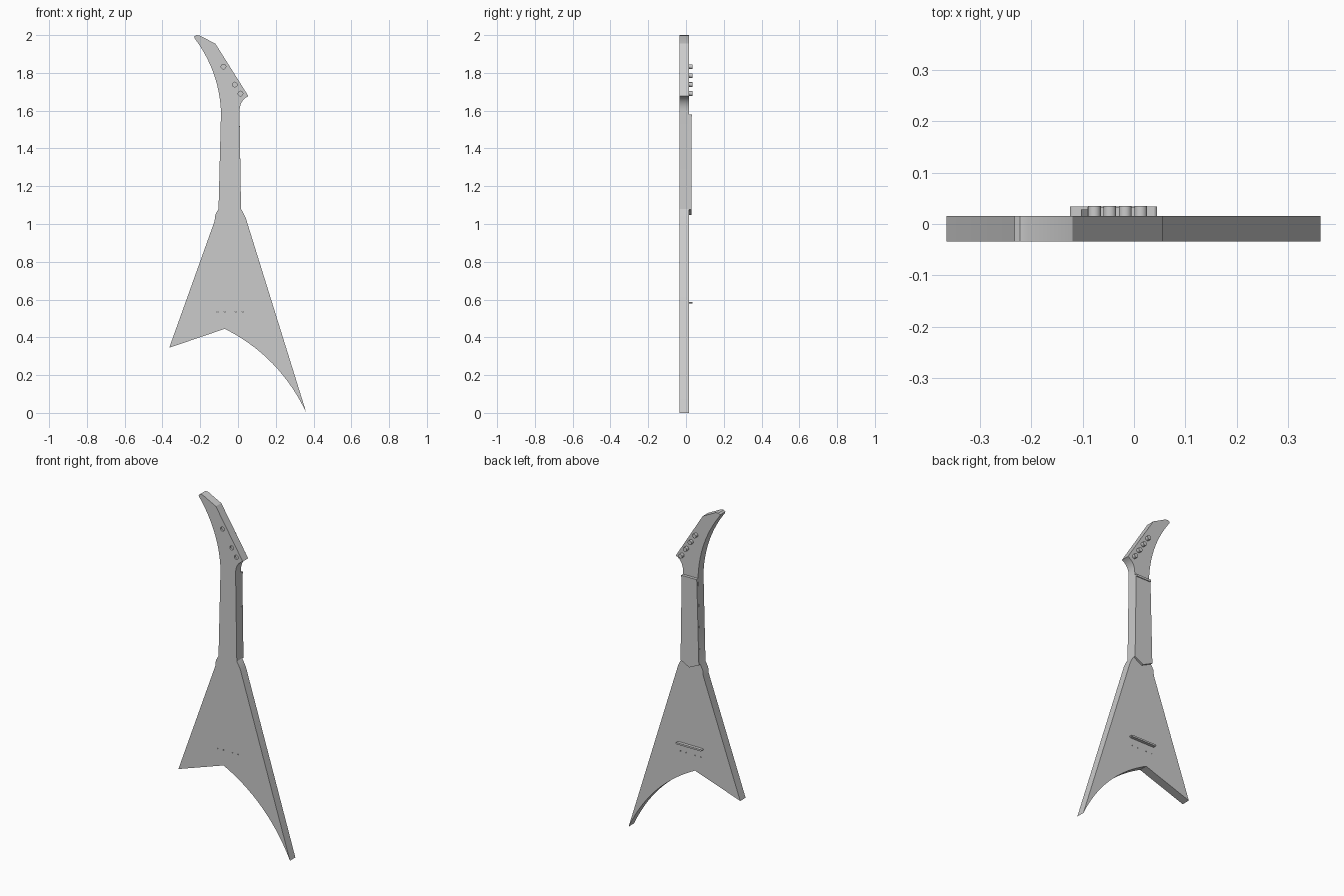
import bpy, bmesh
from mathutils import Vector, Matrix
from math import pi, radians

cube = bpy.data.objects.get("Cube")
if cube:
    bpy.data.objects.remove(cube)

grey = bpy.data.materials.new("plain_grey")
grey.use_nodes = True
grey.diffuse_color = (0.6, 0.6, 0.6, 1)
grey.node_tree.nodes["Principled BSDF"].inputs["Base Color"].default_value = (0.6, 0.6, 0.6, 1)

FRONT, BACK = -0.034, 0.016   # faces of the main slab


def finish(bm, name):
    bmesh.ops.recalc_face_normals(bm, faces=bm.faces)
    mesh = bpy.data.meshes.new(name)
    bm.to_mesh(mesh)
    bm.free()
    mesh.materials.append(grey)
    obj = bpy.data.objects.new(name, mesh)
    bpy.context.collection.objects.link(obj)
    return obj


def slab(name, outline, y0, y1):
    """Extrude an x-z outline from y0 to y1."""
    bm = bmesh.new()
    face = bm.faces.new([bm.verts.new((x, y0, z)) for x, z in outline])
    ext = bmesh.ops.extrude_face_region(bm, geom=[face])
    moved = [v for v in ext["geom"] if isinstance(v, bmesh.types.BMVert)]
    bmesh.ops.translate(bm, verts=moved, vec=(0, y1 - y0, 0))
    return finish(bm, name)


def rods(name, points, radius, y0, y1, sides=20):
    """Cylinders along y, one at each x-z point."""
    bm = bmesh.new()
    for x, z in points:
        place = Matrix.Translation((x, (y0 + y1) / 2, z)) @ Matrix.Rotation(pi / 2, 4, "X")
        bmesh.ops.create_cone(bm, cap_ends=True, segments=sides, radius1=radius,
                              radius2=radius, depth=y1 - y0, matrix=place)
    return finish(bm, name)


def curve(a, ctrl, b, steps=14):
    """Points after a, up to and including b, on a quadratic curve."""
    a, c, b = Vector(a), Vector(ctrl), Vector(b)
    return [tuple(a * (1 - t) ** 2 + c * 2 * t * (1 - t) + b * t * t)
            for t in (i / steps for i in range(1, steps + 1))]


def smooth(obj):
    bpy.ops.object.select_all(action="DESELECT")
    obj.select_set(True)
    bpy.context.view_layer.objects.active = obj
    bpy.ops.object.shade_smooth_by_angle(angle=radians(30))


# Body, neck and head as one continuous outline
outline = [(-0.204, 1.998), (-0.12, 1.955), (0.055, 1.677)]
outline += curve((0.055, 1.677), (0.008, 1.655), (0.008, 1.595), 8)
outline += [(0.016, 1.08), (0.025, 1.065), (0.04, 1.035), (0.362, 0.0)]
outline += curve((0.362, 0.0), (0.22, 0.3), (-0.07, 0.445))
outline += [(-0.364, 0.345), (-0.124, 1.015), (-0.12, 1.05), (-0.103, 1.08), (-0.09, 1.595)]
outline += curve((-0.09, 1.595), (-0.1, 1.81), (-0.231, 1.985))
outline += [(-0.232, 1.992), (-0.222, 2.0)]
body = slab("body_neck_and_head", outline, FRONT, BACK)

# Tuning pegs, with sockets seen from the other face
pegs = [(-0.077 + 0.03 * i, 1.833 - 0.0475 * i) for i in range(4)]
smooth(rods("tuning_pegs", pegs, 0.0125, BACK - 0.004, 0.035))
sockets = rods("socket_cutter", [pegs[0], pegs[2], pegs[3]], 0.0125, FRONT - 0.02, FRONT + 0.01)

# Small string holes through the body
holes = rods("string_hole_cutter", [(x, 0.535) for x in (-0.108, -0.07, -0.012, 0.025)],
             0.003, FRONT - 0.02, BACK + 0.02, 8)
for cutter in (sockets, holes):
    cutter.hide_render = True
    cutter.hide_set(True)
    cutter.display_type = "WIRE"
    cut = body.modifiers.new(cutter.name, "BOOLEAN")
    cut.operation = "DIFFERENCE"
    cut.solver = "EXACT"
    cut.object = cutter
bpy.context.view_layer.objects.active = body
body.select_set(True)
for modifier in list(body.modifiers):
    bpy.ops.object.modifier_apply(modifier=modifier.name)
for cutter in (sockets, holes):
    bpy.data.objects.remove(cutter)
smooth(body)

# Fretboard with a pointed lower end, and the nut at its top
slab("fretboard", [(-0.09, 1.57), (0.0085, 1.57), (0.016, 1.078), (-0.04, 1.048), (-0.103, 1.078)],
     BACK - 0.002, 0.028)
slab("nut", [(-0.09, 1.568), (0.0085, 1.568), (0.0085, 1.58), (-0.09, 1.58)], BACK - 0.002, 0.033)

# Bridge bar with rounded ends
bar = [(-0.12, 0.578), (0.04, 0.578)]
bar += curve((0.04, 0.578), (0.05, 0.583), (0.04, 0.588), 5)
bar += [(-0.12, 0.588)] + curve((-0.12, 0.588), (-0.13, 0.583), (-0.12, 0.578), 5)[:-1]
smooth(slab("bridge", bar, BACK - 0.002, 0.034))
